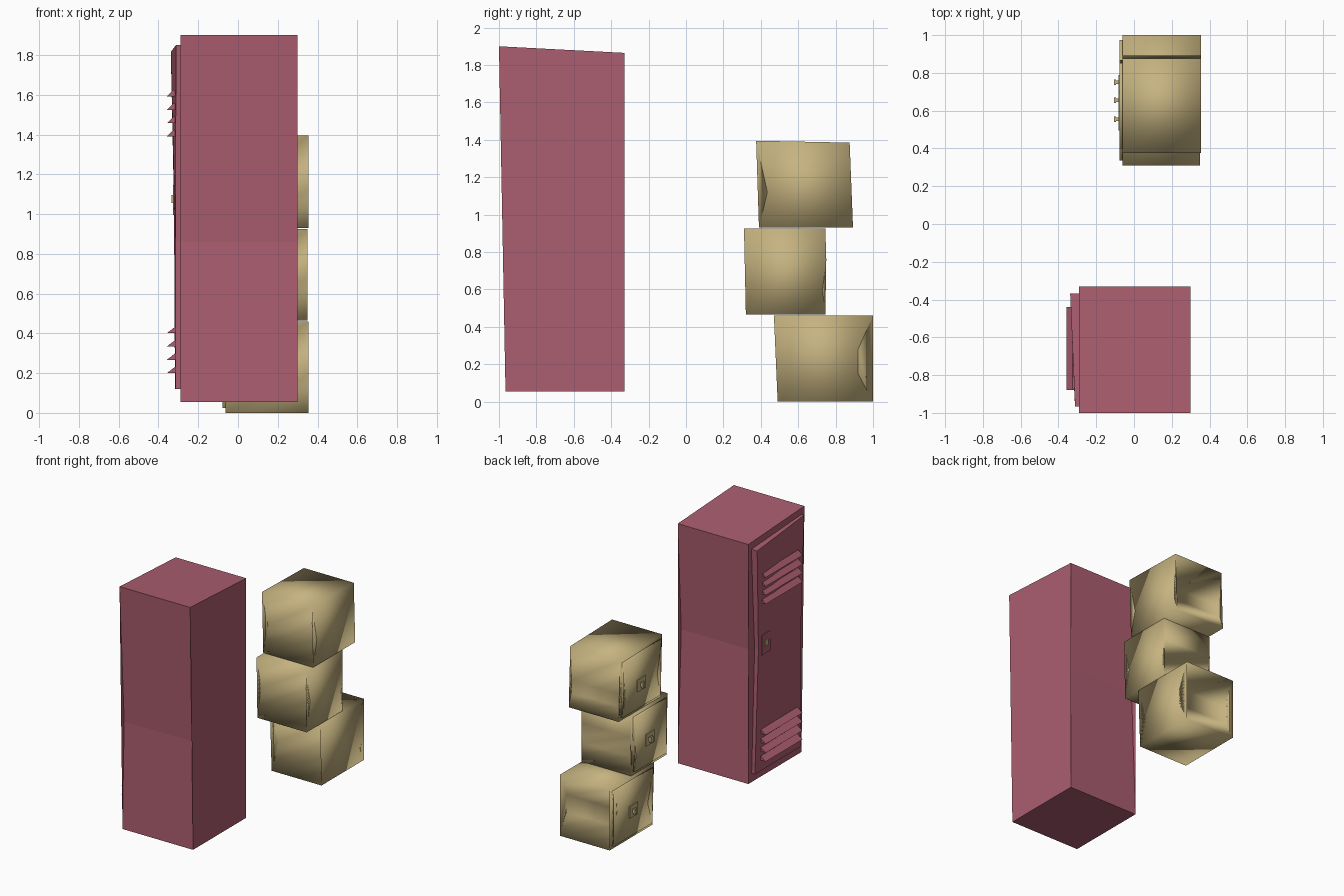
import bpy, bmesh

if "Cube" in bpy.data.objects:
    bpy.data.objects.remove(bpy.data.objects["Cube"])


def material(name, rgb):
    m = bpy.data.materials.new(name)
    m.diffuse_color = (*rgb, 1)
    m.use_nodes = True
    m.node_tree.nodes["Principled BSDF"].inputs["Base Color"].default_value = m.diffuse_color
    return m


RED = material("locker red", (0.41, 0.11, 0.16))
TAN = material("box tan", (0.56, 0.45, 0.215))


def prism(name, profile, x_back, x_front, mat, smooth=False):
    """Extrude a (y, z) profile along x; x_front may vary per point."""
    n = len(profile)
    xf = x_front if isinstance(x_front, (list, tuple)) else [x_front] * n
    bm = bmesh.new()
    back = [bm.verts.new((x_back, y, z)) for y, z in profile]
    front = [bm.verts.new((x, y, z)) for x, (y, z) in zip(xf, profile)]
    caps = [bm.faces.new(back), bm.faces.new(front)]
    for i in range(n):
        j = (i + 1) % n
        bm.faces.new((back[i], back[j], front[j], front[i]))
    bmesh.ops.triangulate(bm, faces=caps)
    bmesh.ops.recalc_face_normals(bm, faces=bm.faces)
    for f in bm.faces:
        f.smooth = smooth
    me = bpy.data.meshes.new(name)
    bm.to_mesh(me)
    bm.free()
    me.materials.append(mat)
    ob = bpy.data.objects.new(name, me)
    bpy.context.collection.objects.link(ob)
    return ob


def block(name, x0, x1, y, z, w, h, mat):
    pts = [(y - w / 2, z - h / 2), (y + w / 2, z - h / 2),
           (y + w / 2, z + h / 2), (y - w / 2, z + h / 2)]
    return prism(name, pts, x1, x0, mat)


def inset(profile, dy, dz):
    """Shrink a profile towards its middle by dy and dz at the edges."""
    ys, zs = [p[0] for p in profile], [p[1] for p in profile]
    cy, cz = (min(ys) + max(ys)) / 2, (min(zs) + max(zs)) / 2
    ky = 1 - 2 * dy / (max(ys) - min(ys))
    kz = 1 - 2 * dz / (max(zs) - min(zs))
    return [(cy + (y - cy) * ky, cz + (z - cz) * kz) for y, z in profile]


# tall locker body with a pinched waist
prism("locker_body", [(-0.965, 0.055), (-0.33, 0.055), (-0.372, 1.05),
                      (-0.33, 1.865), (-1.0, 1.90), (-0.945, 0.86)],
      0.30, -0.29, RED)

# locker door, sprung out a little at its upper corner
prism("locker_door", [(-0.925, 0.12), (-0.37, 0.12), (-0.405, 1.05),
                      (-0.367, 1.815), (-0.965, 1.85), (-0.915, 0.86)],
      -0.28, [-0.315, -0.317, -0.322, -0.338, -0.312, -0.315], RED)

# vent louvres, four at the top and four at the bottom
for row, (z_low, x_root) in {"upper": (1.39, -0.325), "lower": (0.20, -0.315)}.items():
    for i in range(4):
        z = z_low + i * 0.067
        bm = bmesh.new()
        ends = []
        for y in (-0.88, -0.44):
            ends.append([bm.verts.new(p) for p in
                         ((-0.30, y, z), (-0.358, y, z), (x_root, y, z + 0.033),
                          (-0.30, y, z + 0.033))])
        a, b = ends
        bm.faces.new(a)
        bm.faces.new(b)
        for k in range(4):
            m = (k + 1) % 4
            bm.faces.new((a[k], a[m], b[m], b[k]))
        bmesh.ops.recalc_face_normals(bm, faces=bm.faces)
        me = bpy.data.meshes.new("louvre")
        bm.to_mesh(me)
        bm.free()
        me.materials.append(RED)
        bpy.context.collection.objects.link(
            bpy.data.objects.new(f"{row}_louvre_{i}", me))

# locker latch: raised plate with a knob
block("latch_plate", -0.327, -0.31, -0.49, 1.07, 0.10, 0.15, RED)
block("latch_knob", -0.335, -0.32, -0.49, 1.075, 0.035, 0.04, TAN)

# three stacked small lockers: profile, back x, handle (y, z)
boxes = {
    "bottom": ([(0.49, 0), (1.0, 0), (0.92, 0.15), (0.92, 0.28), (1.0, 0.46),
                (0.47, 0.46), (0.55, 0.19)], 0.355, (0.75, 0.21)),
    "middle": ([(0.32, 0.465), (0.745, 0.465), (0.73, 0.60), (0.75, 0.76),
                (0.745, 0.925), (0.31, 0.925), (0.362, 0.68)], 0.35, (0.555, 0.68)),
    "top": ([(0.39, 0.93), (0.893, 0.93), (0.863, 1.03), (0.86, 1.12),
             (0.875, 1.385), (0.375, 1.395), (0.435, 1.12)], 0.355, (0.655, 1.13)),
}
for level, (profile, x_back, (hy, hz)) in boxes.items():
    prism(f"{level}_box", profile, x_back, -0.062, TAN, smooth=True)
    prism(f"{level}_box_door", inset(profile, 0.025, 0.025), -0.055, -0.077,
          TAN, smooth=True)
    block(f"{level}_handle_plate", -0.083, -0.07, hy - 0.01, hz, 0.10, 0.09, TAN)
    block(f"{level}_handle_stem", -0.10, -0.08, hy, hz, 0.018, 0.03, TAN)
    block(f"{level}_handle_knob", -0.107, -0.095, hy, hz, 0.028, 0.045, TAN)
